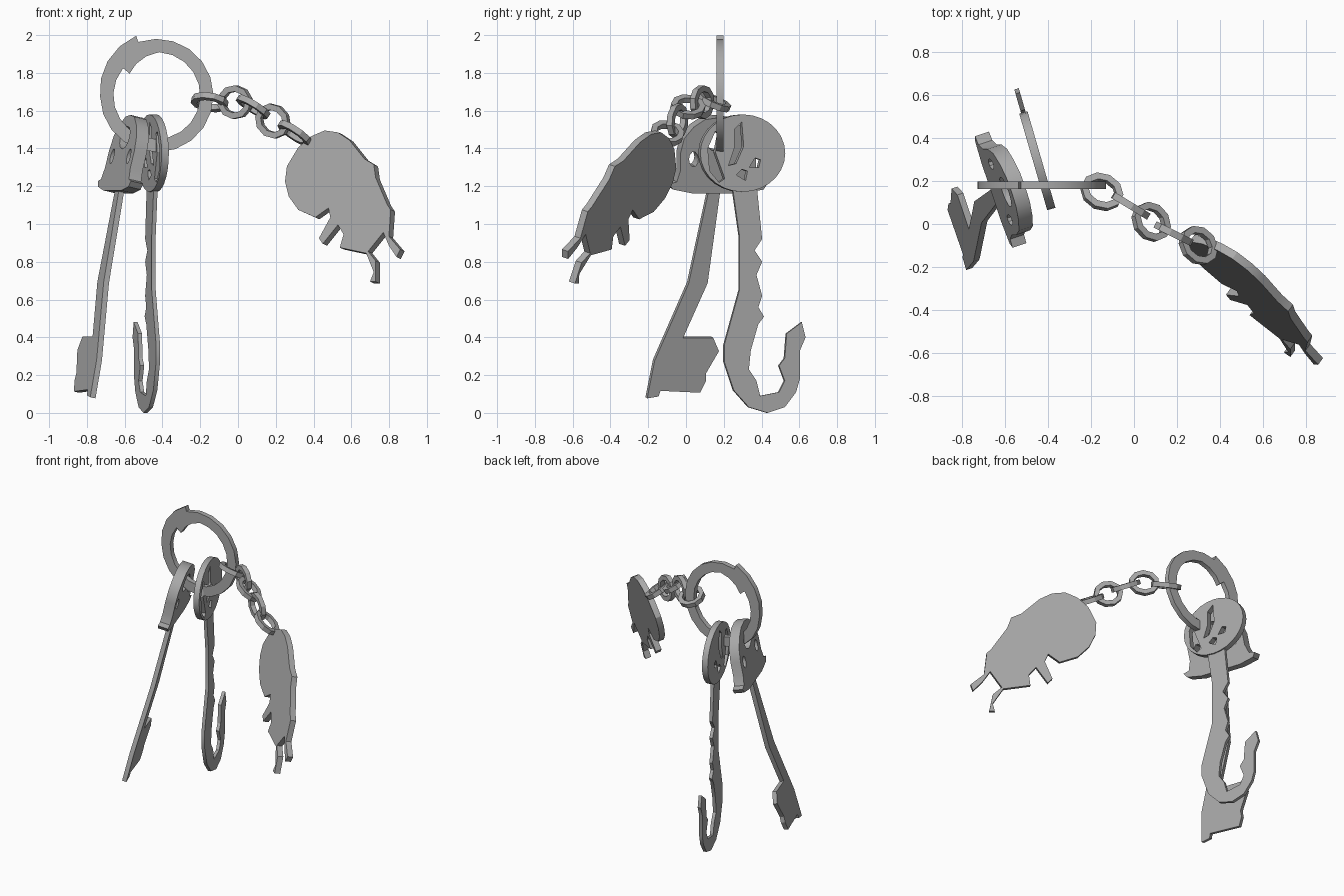
import bpy
import math
from mathutils import Matrix, Vector

cube = bpy.data.objects.get("Cube")
if cube:
    bpy.data.objects.remove(cube)

metal = bpy.data.materials.new("grey metal")
metal.use_nodes = True
GREY = (0.4, 0.4, 0.4, 1)
metal.diffuse_color = GREY
metal.node_tree.nodes["Principled BSDF"].inputs["Base Color"].default_value = GREY


def finish(name, mesh, angle=25):
    """Link a mesh as a named part with the metal material."""
    obj = bpy.data.objects.new(name, mesh)
    bpy.context.scene.collection.objects.link(obj)
    mesh.materials.clear()
    mesh.materials.append(metal)
    bpy.ops.object.select_all(action='DESELECT')
    obj.select_set(True)
    bpy.context.view_layer.objects.active = obj
    bpy.ops.object.shade_smooth_by_angle(angle=math.radians(angle))
    return obj


def plate(name, loops, origin, u_axis, v_axis, thickness, angle=25):
    """Extrude an outline (with optional holes) lying in a slanted plane.
    Outline units are hundredths."""
    curve = bpy.data.curves.new(name, 'CURVE')
    curve.dimensions = '2D'
    curve.fill_mode = 'BOTH'
    curve.extrude = thickness / 2
    for loop in loops:
        spline = curve.splines.new('POLY')
        spline.points.add(len(loop) - 1)
        for point, (u, v) in zip(spline.points, loop):
            point.co = (u / 100, v / 100, 0, 1)
        spline.use_cyclic_u = True
    helper = bpy.data.objects.new(name + " helper", curve)
    bpy.context.scene.collection.objects.link(helper)
    bpy.context.view_layer.update()
    graph = bpy.context.evaluated_depsgraph_get()
    mesh = bpy.data.meshes.new_from_object(helper.evaluated_get(graph))
    bpy.data.objects.remove(helper)
    u_axis, v_axis = Vector(u_axis), Vector(v_axis)
    normal = u_axis.cross(v_axis).normalized()
    matrix = Matrix((u_axis, v_axis, normal)).transposed().to_4x4()
    matrix.translation = origin
    mesh.transform(matrix)
    return finish(name, mesh, angle)


def oval(cu, cv, ru, rv, count):
    return [(cu + ru * math.cos(math.tau * i / count),
             cv + rv * math.sin(math.tau * i / count)) for i in range(count)]


# Split ring: one turn whose two ends overlap in a step at the upper left
def polar(radius, degrees):
    a = math.radians(degrees)
    return (-43 + radius * math.cos(a), 168 + radius * math.sin(a))


outer = [polar(30 + 3.5 * max(0, 1 - i / 4), 109 + 18 * i) for i in range(21)]
inner = [polar(23 - 4.5 * max(0, (i - 17) / 3), 141 + 18 * i) for i in range(21)]
plate("split_ring", [outer, inner], (0, 0.18, 0), (1, 0, 0), (0, 0, 1), 0.035)

# Hooked key, standing upright and nearly side-on
hooked = dict(origin=(-0.365, 0, 0), u_axis=(-0.29, 1, 0), v_axis=(0, 0, 1))
plate("hooked_key_bow", [
    oval(29.5, 137.5, 22.5, 20.5, 28),
    [(11, 140), (15, 149), (17, 148), (15, 138), (20, 124), (17, 122), (12, 128)],
    [(22, 131), (25, 140), (25, 150), (29, 154), (30, 141), (26, 132)],
    [(33, 130), (36, 135), (39, 134), (38, 130)],
    [(26, 126), (29, 129), (32, 128), (31, 123)],
], thickness=0.04, **hooked)
plate("hooked_key_blade", [[
    (24, 122), (28, 94), (28, 65), (20, 36), (20, 27), (25, 12), (33, 3),
    (43, 0), (52, 3), (58, 11), (60, 18), (60, 33), (63, 40), (61, 48),
    (53, 42), (52, 29), (49, 25), (52, 17), (49, 11), (39, 9), (37, 17),
    (33, 23), (34, 33), (38, 47), (41, 51), (38, 56), (40, 62), (37, 73),
    (40, 80), (36, 86), (40, 92), (37, 122),
]], thickness=0.022, **hooked)

# Flag key, leaning outward
flag = dict(origin=(-0.858, 0, 0), u_axis=(-0.336, 1, 0), v_axis=(0.238, 0, 1))
half = [(0, 117), (14, 117), (24, 119), (26, 122), (22, 123), (20, 129),
        (20, 138), (18, 146), (13, 152), (7, 156), (0, 157)]
bow = [(16 + u, v) for u, v in half] + [(16 - u, v) for u, v in half[-2:0:-1]]
plate("flag_key_bow", [
    bow, oval(16, 145, 7, 6, 12), oval(3, 135, 2.5, 4, 10), oval(29, 135, 2.5, 4, 10),
], thickness=0.07, angle=35, **flag)
plate("flag_key_blade", [[
    (12, 120), (1, 69), (-17, 28), (-21, 8), (-15, 9), (-14, 12), (7, 11),
    (10, 17), (10, 21), (17, 33), (14, 40), (-2, 40), (11, 69), (18, 120),
]], thickness=0.03, **flag)

# Chain: five links, alternately upright and lying flat
centres = [Vector(c) for c in (
    (-0.15, 0.15, 1.645), (-0.015, 0.085, 1.645), (0.08, 0.01, 1.62),
    (0.185, -0.045, 1.545), (0.3, -0.1, 1.48))]
SIDES, TUBE = 10, 4
for n, centre in enumerate(centres):
    along = (centres[min(n + 1, 4)] - centres[max(n - 1, 0)]).normalized()
    side = along.cross(Vector((0, 0, 1))).normalized()
    up = side.cross(along)
    across = up if n % 2 else (side + 0.5 * up).normalized()
    normal = along.cross(across)
    verts, faces = [], []
    for i in range(SIDES):
        a = math.tau * (i + 0.5) / SIDES
        ray = along * math.cos(a) + across * math.sin(a)
        middle = centre + along * 0.085 * math.cos(a) + across * 0.073 * math.sin(a)
        for j in range(TUBE):
            b = math.tau * (j + 0.5) / TUBE
            verts.append(middle + 0.023 * (ray * math.cos(b) + normal * math.sin(b)))
            k, m = (i + 1) % SIDES, (j + 1) % TUBE
            faces.append((i * TUBE + j, k * TUBE + j, k * TUBE + m, i * TUBE + m))
    mesh = bpy.data.meshes.new("chain_link")
    mesh.from_pydata(verts, [], faces)
    finish(f"chain_link_{n + 1}", mesh)

# Flat creature-shaped fob hanging off the end of the chain
plate("fob", [[
    (33, 140), (27, 130), (26, 122), (28, 114), (33, 107), (42, 103), (49, 108),
    (50, 103), (44, 92), (46, 89), (54, 99), (57, 94), (55, 87), (69, 84),
    (73, 74), (71, 69), (74, 69), (74, 80), (70, 85), (78, 95), (81, 88),
    (85, 82), (87, 86), (81, 93), (82, 107), (80, 110), (74, 124), (73, 131),
    (68, 134), (60, 144), (54, 148), (47, 149), (40, 146),
]], (0, -0.305, 0), (1, -0.713, 0), (0, 0.331, 1), 0.04)
